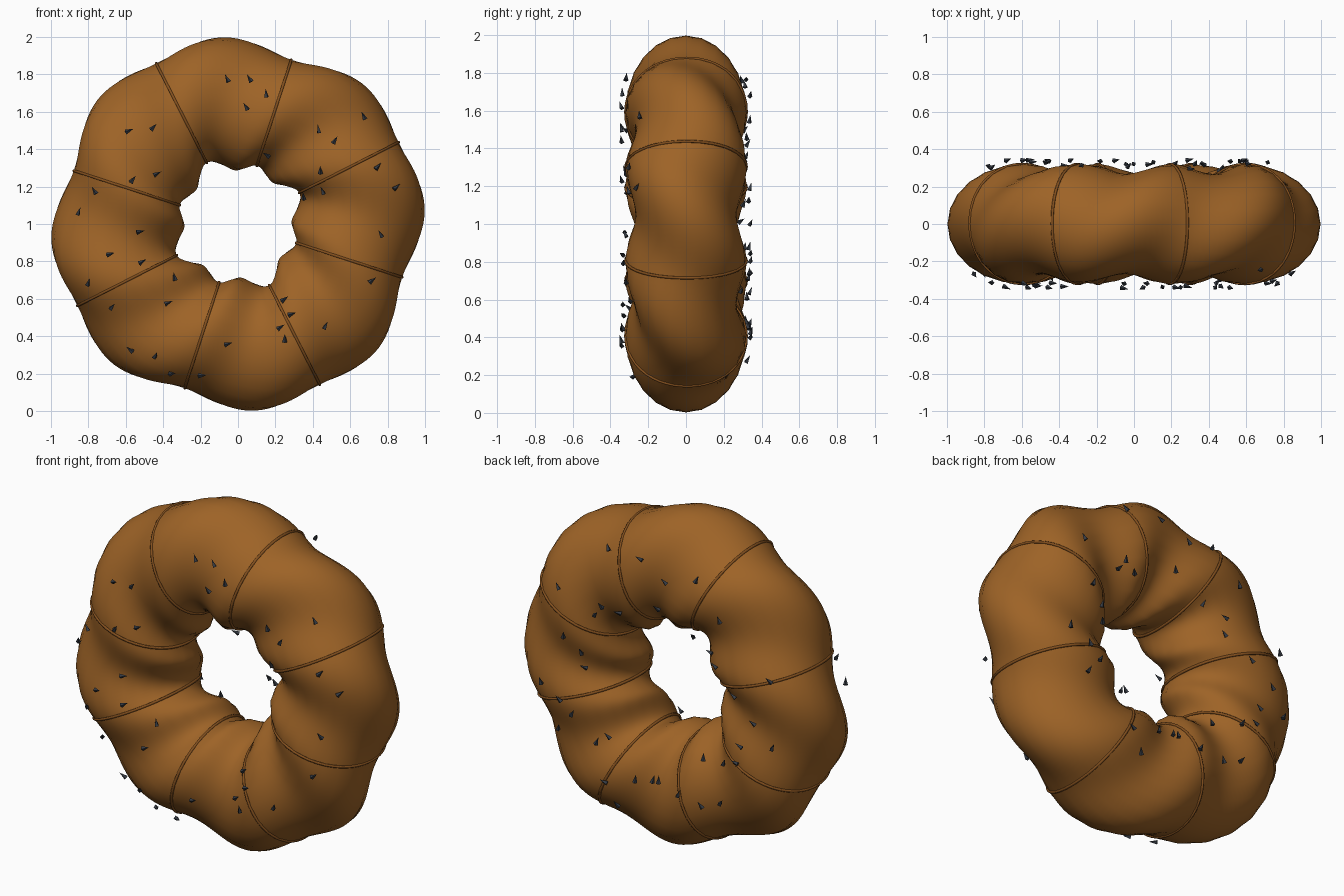
import bpy
import bmesh
import random
from math import sin, cos, pi, radians, sqrt, hypot
from mathutils import Vector, Matrix

random.seed(4)
default_cube = bpy.data.objects.get("Cube")
if default_cube:
    bpy.data.objects.remove(default_cube, do_unlink=True)

LOBES = 8
RING_RADIUS = 0.645
TUBE_RADIUS = 0.327
CENTRE = Vector((0, 0, 1))
FIRST_SEAM = radians(27)
FIRST_BULGE = radians(94)


def make_material(name, colour):
    material = bpy.data.materials.new(name)
    material.use_nodes = True
    material.diffuse_color = (*colour, 1)
    shader = material.node_tree.nodes["Principled BSDF"]
    shader.inputs["Base Color"].default_value = (*colour, 1)
    shader.inputs["Roughness"].default_value = 0.7
    return material


def surface_point(theta, phi, lift=0.0):
    """Point on the twisted ring: theta runs around the ring, phi around the tube."""
    twist = phi + LOBES / 2 * (theta - FIRST_BULGE)
    radius = TUBE_RADIUS + 0.029 * cos(2 * twist) + lift
    wobble = 0.02 * cos(LOBES / 2 * (theta - radians(117)))
    reach = RING_RADIUS + wobble + radius * cos(phi)
    depth = 0.9 * radius * sin(phi)
    return CENTRE + Vector((reach * cos(theta), depth, reach * sin(theta)))


def add_object(name, bm, material, smooth):
    bmesh.ops.recalc_face_normals(bm, faces=bm.faces[:])
    for face in bm.faces:
        face.smooth = smooth
    mesh = bpy.data.meshes.new(name)
    bm.to_mesh(mesh)
    bm.free()
    mesh.materials.append(material)
    obj = bpy.data.objects.new(name, mesh)
    bpy.context.collection.objects.link(obj)
    return obj


def closed_grid(name, rows, columns, point, material):
    """Doubly closed quad surface from a point function."""
    bm = bmesh.new()
    grid = [[bm.verts.new(point(i, j)) for j in range(columns)] for i in range(rows)]
    for i in range(rows):
        upper, lower = grid[i], grid[(i + 1) % rows]
        for j in range(columns):
            k = (j + 1) % columns
            bm.faces.new((upper[j], upper[k], lower[k], lower[j]))
    return add_object(name, bm, material, True)


brown = make_material("baked brown", (0.34, 0.125, 0.02))
dark_brown = make_material("seam brown", (0.23, 0.08, 0.013))
slate = make_material("dark slate", (0.035, 0.042, 0.055))

# Twisted, lobed ring body
ROWS, SIDES = 192, 24
closed_grid("ring_body", ROWS, SIDES,
            lambda i, j: surface_point(2 * pi * i / ROWS, 2 * pi * j / SIDES), brown)

# Thin raised seams wrapped around the tube between neighbouring lobes
SEAM_STEPS, SEAM_SIDES, SEAM_WIDTH = 48, 6, 0.008


def make_seam(number):
    theta = FIRST_SEAM + 2 * pi * number / LOBES

    def point(i, j):
        phi = 2 * pi * i / SEAM_STEPS
        turn = 2 * pi * j / SEAM_SIDES
        base = surface_point(theta, phi, SEAM_WIDTH * cos(turn))
        along = Vector((-sin(theta), 0, cos(theta)))
        return base + along * SEAM_WIDTH * sin(turn)

    closed_grid(f"seam_{number + 1}", SEAM_STEPS, SEAM_SIDES, point, dark_brown)


for number in range(LOBES):
    make_seam(number)

# Small loose spikes over the front and back, placed in hundredths (x, z)
front_spots = [
    (-6, 178), (6, 178), (15, 170), (4, 163), (-58, 150), (-45, 152), (67, 158),
    (43, 151), (52, 145), (15, 137), (44, 129), (45, 118), (75, 131), (85, 120),
    (35, 115), (-43, 127), (-56, 124), (-77, 118), (-85, 107), (-52, 96),
    (-68, 84), (-51, 80), (-34, 72), (-80, 69), (-67, 56), (-37, 58), (-58, 33),
    (-44, 30), (-35, 20), (-19, 19), (-5, 36), (23, 45), (25, 39), (25, 60),
    (29, 52), (47, 46), (72, 70), (76, 95)]
back_spots = []
for step in range(len(front_spots)):
    angle = 2 * pi * (step + random.random()) / len(front_spots)
    reach = random.uniform(42, 86)
    back_spots.append((reach * cos(angle), 100 + reach * sin(angle)))


def make_spikes(name, spots, side):
    bm = bmesh.new()
    for x, z in spots:
        x, z = x / 100, z / 100
        reach = hypot(x, z - 1)
        offset = reach - RING_RADIUS
        depth = sqrt(max(0.01, 0.345 ** 2 - offset ** 2))
        outward = Vector((x / reach * offset, side * depth, (z - 1) / reach * offset))
        outward.normalize()
        # Spikes lie almost flat, most of them pointing upward
        heading = random.uniform(0.2, 2.2)
        flat = Vector((cos(heading), 0, sin(heading)))
        flat -= outward * flat.dot(outward)
        axis = flat.normalized() + outward * 0.25
        turn = axis.to_track_quat("Z", "Y").to_matrix().to_4x4()
        place = Matrix.Translation((x, side * depth, z)) @ turn
        bmesh.ops.create_cone(bm, cap_ends=True, segments=4, radius1=0.014,
                              radius2=0, depth=0.046, matrix=place)
    add_object(name, bm, slate, False)


make_spikes("front_spikes", front_spots, -1)
make_spikes("back_spikes", back_spots, 1)
